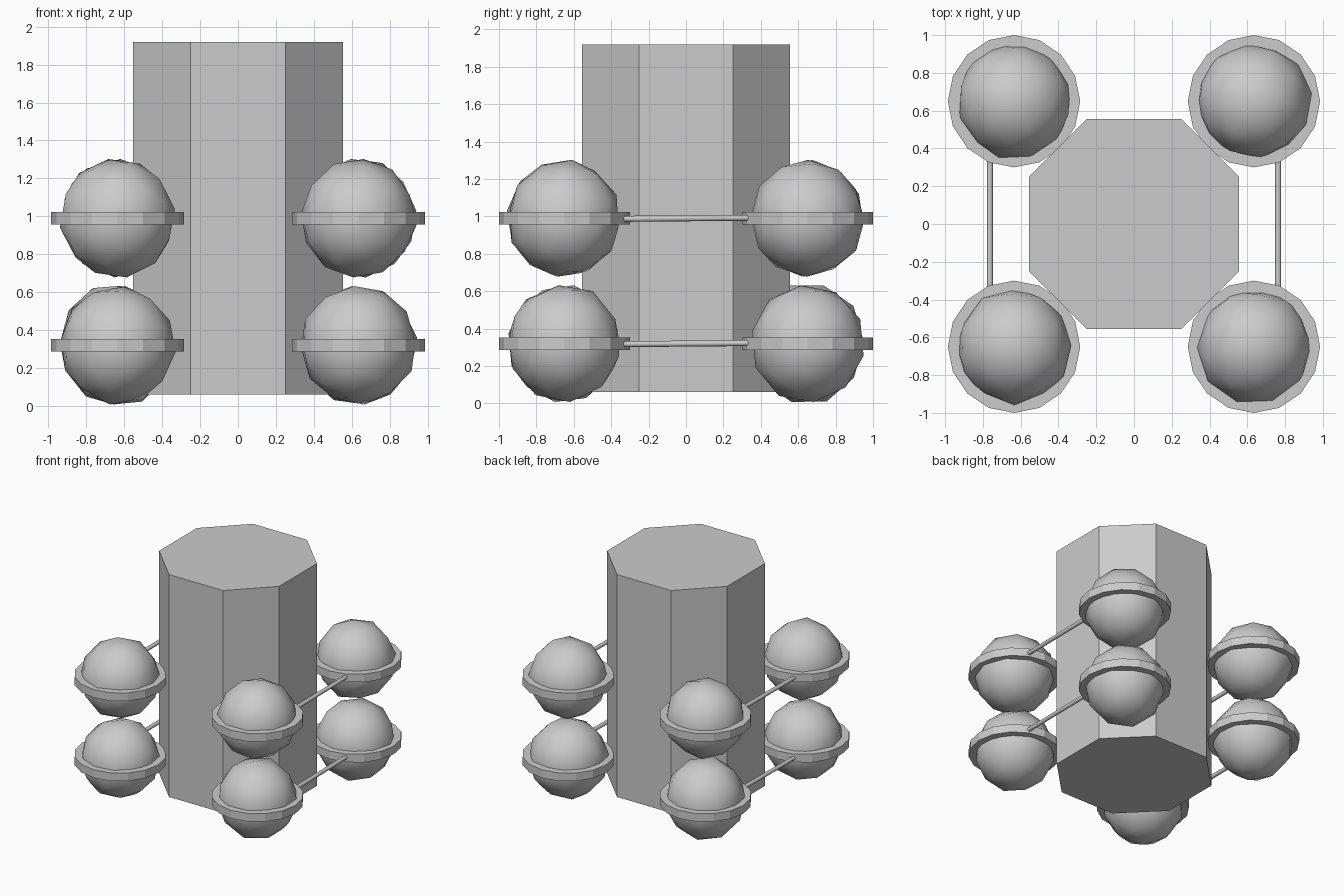
import bpy, bmesh, random
from math import radians
from mathutils import Euler, Matrix

default = bpy.data.objects.get("Cube")
if default:
    bpy.data.objects.remove(default, do_unlink=True)

random.seed(4)
GREY = (0.6, 0.6, 0.6, 1)
grey = bpy.data.materials.new("light_grey")
grey.use_nodes = True
grey.diffuse_color = GREY
grey.node_tree.nodes["Principled BSDF"].inputs["Base Color"].default_value = GREY


def finish(bm, name, location=(0, 0, 0), smooth_angle=None):
    """Turn a bmesh into a named grey object."""
    bmesh.ops.recalc_face_normals(bm, faces=bm.faces)
    mesh = bpy.data.meshes.new(name)
    bm.to_mesh(mesh)
    bm.free()
    mesh.materials.append(grey)
    obj = bpy.data.objects.new(name, mesh)
    bpy.context.collection.objects.link(obj)
    obj.location = location
    if smooth_angle:
        bpy.ops.object.select_all(action="DESELECT")
        obj.select_set(True)
        bpy.context.view_layer.objects.active = obj
        bpy.ops.object.shade_smooth_by_angle(angle=radians(smooth_angle))
    return obj


def cylinder(name, location, radius, length, sides, matrix=Matrix(), smooth_angle=None):
    bm = bmesh.new()
    bmesh.ops.create_cone(bm, cap_ends=True, segments=sides, radius1=radius,
                          radius2=radius, depth=length, matrix=matrix)
    return finish(bm, name, location, smooth_angle)


def ball(name, location, radius):
    """Low-poly, slightly uneven ball, turned at random."""
    bm = bmesh.new()
    turn = Euler([random.uniform(0, 6) for _ in range(3)]).to_matrix().to_4x4()
    bmesh.ops.create_icosphere(bm, subdivisions=2, radius=radius, matrix=turn)
    for v in bm.verts:
        v.co *= random.uniform(0.97, 1.0)
    # Keep the full height of each ball
    top = max(v.co.z for v in bm.verts)
    low = min(v.co.z for v in bm.verts)
    for v in bm.verts:
        v.co.z *= radius / (top if v.co.z > 0 else -low)
    return finish(bm, name, location, 50)


# Central column: square block with its upright corners cut off
HALF, FLAT, BASE, TOP = 0.555, 0.25, 0.06, 1.92
bm = bmesh.new()
corners = [(a * sx, b * sy) for sx, sy, a, b in (
    (1, 1, HALF, FLAT), (1, 1, FLAT, HALF), (-1, 1, FLAT, HALF), (-1, 1, HALF, FLAT),
    (-1, -1, HALF, FLAT), (-1, -1, FLAT, HALF), (1, -1, FLAT, HALF), (1, -1, HALF, FLAT))]
floor = bm.faces.new([bm.verts.new((x, y, BASE)) for x, y in corners])
raised = bmesh.ops.extrude_face_region(bm, geom=[floor], use_keep_orig=True)["geom"]
bmesh.ops.translate(bm, vec=(0, 0, TOP - BASE),
                    verts=[g for g in raised if isinstance(g, bmesh.types.BMVert)])
finish(bm, "column")

# Two tiers of ringed balls on the four corners, joined by side rods
for tier, z in (("lower", 0.32), ("upper", 0.99)):
    for side, sx in (("left", 1), ("right", -1)):
        for end, sy in (("front", -1), ("back", 1)):
            name = f"{tier}_{end}_{side}"
            place = (0.635 * sx, 0.65 * sy, z)
            ball(name + "_ball", place, 0.312)
            cylinder(name + "_ring", place, 0.35, 0.068, 16)
        cylinder(f"{tier}_{side}_rod", (0.763 * sx, 0, z), 0.016, 0.67, 12,
                 Matrix.Rotation(radians(90.5), 4, "X"), 40)
